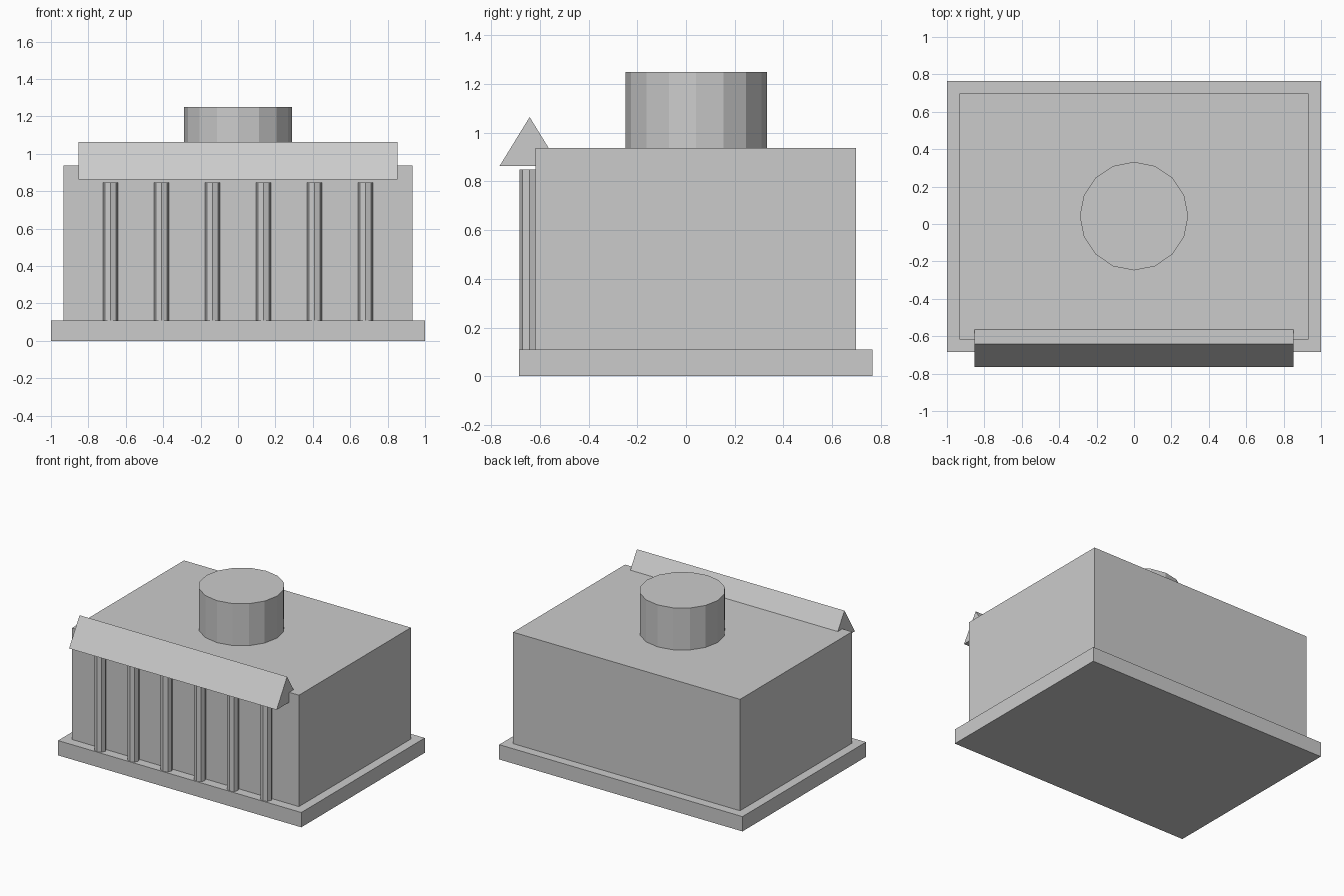
import bpy, bmesh

if "Cube" in bpy.data.objects:
    bpy.data.objects.remove(bpy.data.objects["Cube"])


def box(name, x, y, z):
    """Box from (min, max) ranges on each axis."""
    bpy.ops.mesh.primitive_cube_add(size=1, location=[(a + b) / 2 for a, b in (x, y, z)])
    o = bpy.context.object
    o.name = name
    o.scale = [b - a for a, b in (x, y, z)]
    bpy.ops.object.transform_apply(location=False, rotation=False, scale=True)
    return o


def cylinder(name, sides, radius, x, y, z0, z1):
    bpy.ops.mesh.primitive_cylinder_add(vertices=sides, radius=radius, depth=z1 - z0,
                                        location=(x, y, (z0 + z1) / 2))
    bpy.context.object.name = name


def prism(name, profile, x0, x1):
    """Extrude a (y, z) profile along x."""
    bm = bmesh.new()
    face = bm.faces.new([bm.verts.new((x0, y, z)) for y, z in profile])
    ext = bmesh.ops.extrude_face_region(bm, geom=[face])["geom"]
    bmesh.ops.translate(bm, vec=(x1 - x0, 0, 0),
                        verts=[v for v in ext if isinstance(v, bmesh.types.BMVert)])
    bmesh.ops.recalc_face_normals(bm, faces=bm.faces)
    mesh = bpy.data.meshes.new(name)
    bm.to_mesh(mesh)
    bm.free()
    bpy.context.collection.objects.link(bpy.data.objects.new(name, mesh))


# Plinth and main hall
box("plinth", (-1, 1), (-0.685, 0.765), (0, 0.11))
box("hall", (-0.933, 0.933), (-0.617, 0.698), (0.11, 0.938))

# Rooftop drum
cylinder("roof_drum", 16, 0.29, 0, 0.042, 0.938, 1.25)

# Front colonnade
for i in range(6):
    cylinder(f"column_{i + 1}", 8, 0.041, -0.682 + i * 0.2728, -0.642, 0.11, 0.848)

# Gabled beam over the columns
prism("pediment", [(-0.765, 0.864), (-0.519, 0.864), (-0.642, 1.064)], -0.853, 0.853)
